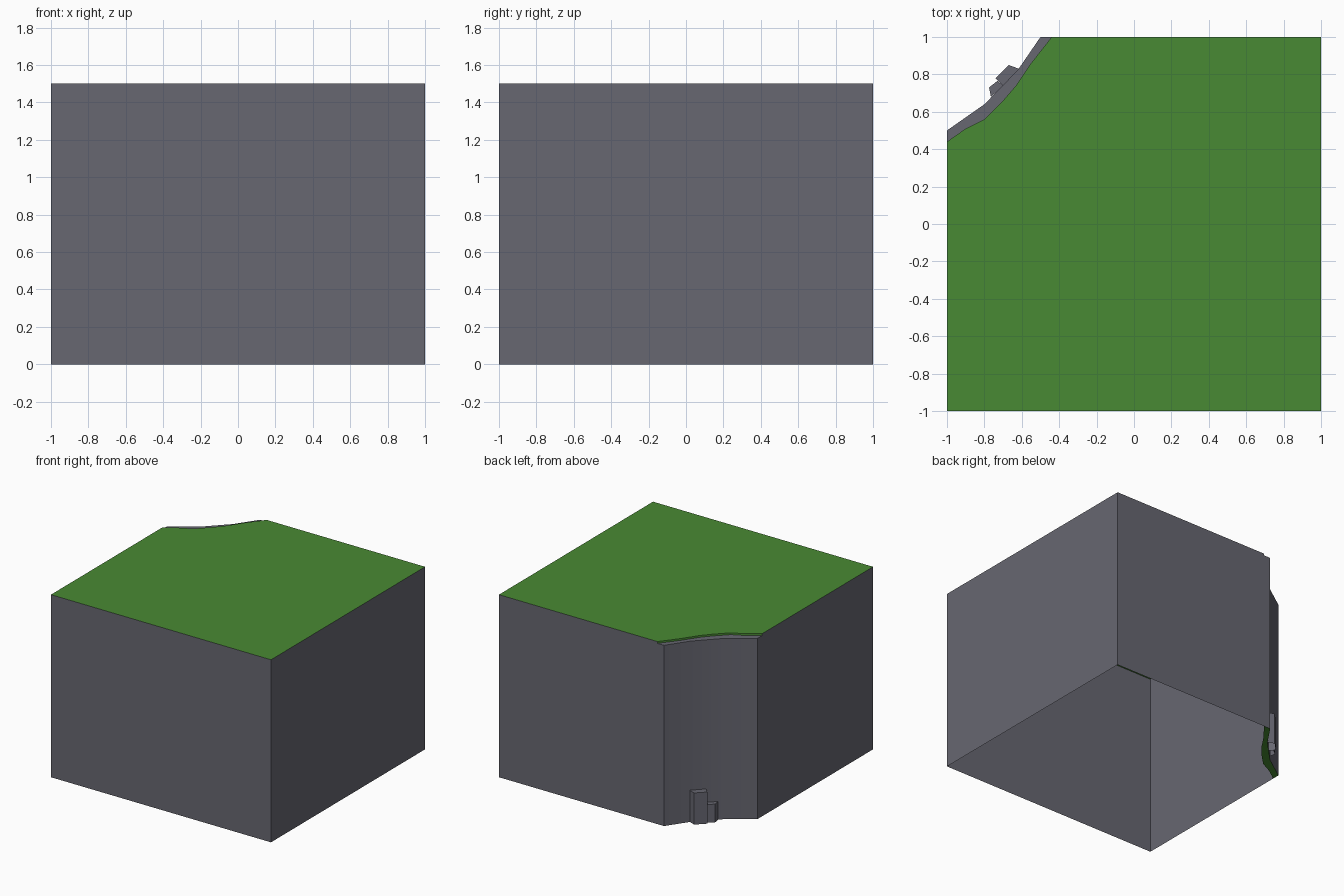
import bpy, bmesh

if "Cube" in bpy.data.objects:
    bpy.data.objects.remove(bpy.data.objects["Cube"])

H = 1.5        # block height
LEDGE = 1.485  # rock rim just below the grass

# plan outlines of the eroded corner, from the left side to the back side
ROCK_ARC = [(-1, .5), (-.8, .64), (-.62, .825), (-.5, 1)]
GRASS_ARC = [(-1, .44), (-.9, .51), (-.8, .56), (-.7, .66), (-.635, .735), (-.55, .86), (-.44, 1)]


def material(name, color):
    m = bpy.data.materials.new(name)
    m.diffuse_color = (*color, 1)
    m.use_nodes = True
    m.node_tree.nodes["Principled BSDF"].inputs["Base Color"].default_value = m.diffuse_color
    return m


rock = material("rock", (.136, .136, .166))
grass = material("grass", (.066, .254, .033))


def build(name, faces, mat):
    bm = bmesh.new()
    for f in faces:
        bm.faces.new([bm.verts.new(p) for p in f])
    bmesh.ops.remove_doubles(bm, verts=bm.verts, dist=1e-4)
    me = bpy.data.meshes.new(name)
    bm.to_mesh(me)
    bm.free()
    me.materials.append(mat)
    ob = bpy.data.objects.new(name, me)
    bpy.context.collection.objects.link(ob)
    return ob


def flat(pts, z):
    return [(x, y, z) for x, y in pts]


def wall(path, z0, z1):
    # vertical quads along a path, facing to the right of its direction
    return [[(*a, z0), (*b, z0), (*b, z1), (*a, z1)] for a, b in zip(path, path[1:])]


# straight outer sides, open underneath, notched where the rim begins
sides = wall([(-1, -1), (1, -1), (1, 1)], 0, H)
sides.append([(1, 1, 0), (-.5, 1, 0), (-.5, 1, LEDGE), (-.44, 1, LEDGE), (-.44, 1, H), (1, 1, H)])
sides.append([(-1, .5, 0), (-1, -1, 0), (-1, -1, H), (-1, .44, H), (-1, .44, LEDGE), (-1, .5, LEDGE)])
build("block_sides", sides, rock)

# concave cliff face (softly shaded) and its rim
cliff = build("cliff_face", wall(ROCK_ARC[::-1], 0, LEDGE), rock)
cliff.data.shade_smooth()
rim = ROCK_ARC[::-1] + GRASS_ARC
build("cliff_rim", [flat(rim, LEDGE)], rock)

# grass top with its small lip, and the grass strip under the cliff
top = [(-1, -1), (1, -1), (1, 1)] + GRASS_ARC[::-1]
build("grass_top", [flat(top, H)] + wall(GRASS_ARC[::-1], LEDGE, H), grass)
build("grass_foot", [flat(rim, 0)], grass)

# two stones leaning on the foot of the cliff
STONES = {
    "large_stone": ([(-.615, .83), (-.67, .85), (-.74, .78), (-.70, .74)], .26),
    "small_stone": ([(-.70, .74), (-.73, .765), (-.775, .73), (-.765, .68)], .15),
}
for name, (plan, h) in STONES.items():
    build(name, wall(plan, 0, h) + [flat(plan, h)], rock)
